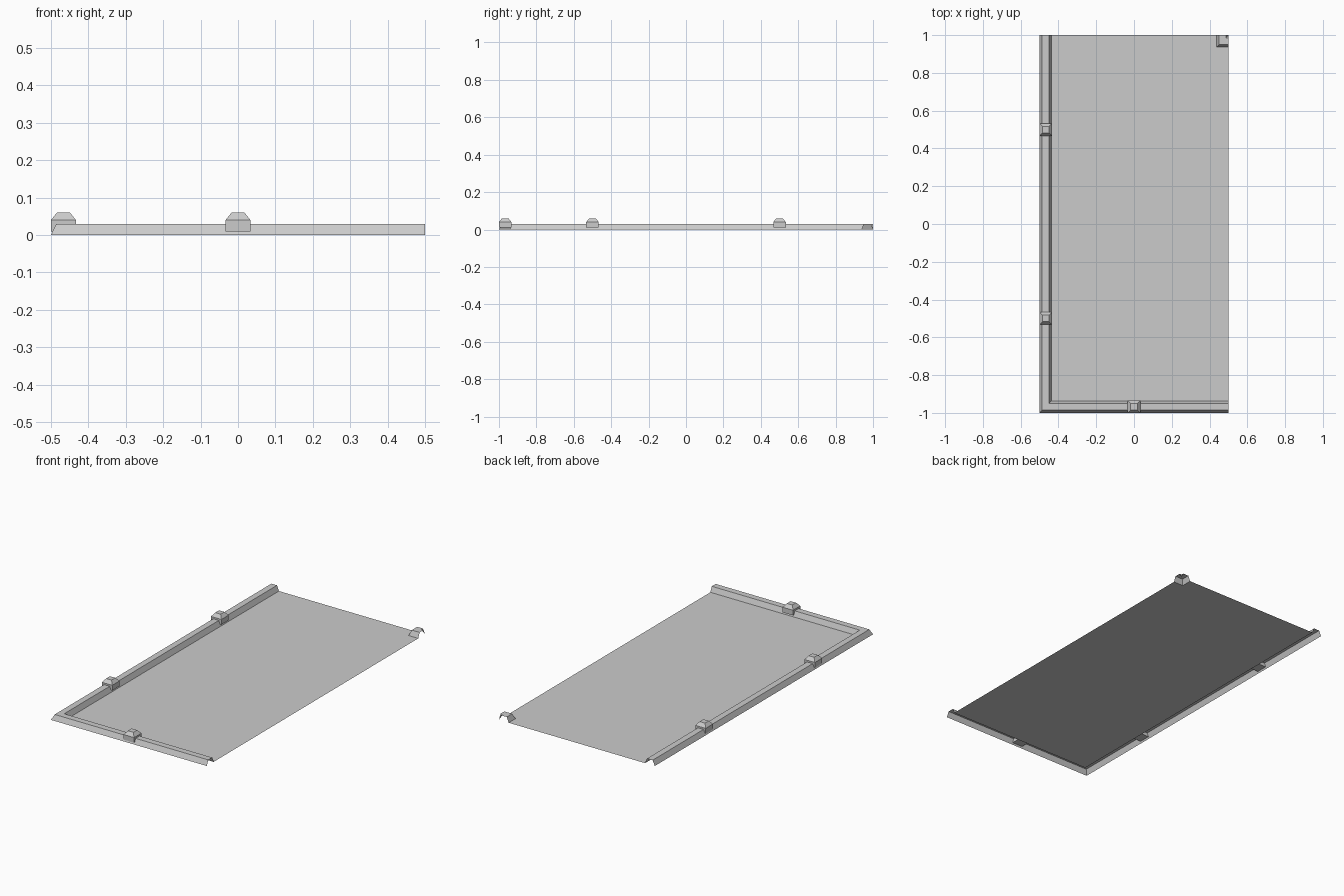
import bpy
import bmesh

cube = bpy.data.objects.get("Cube")
if cube:
    bpy.data.objects.remove(cube, do_unlink=True)

grey = bpy.data.materials.new("plain grey")
grey.use_nodes = True
grey.diffuse_color = (0.6, 0.6, 0.6, 1)
grey.node_tree.nodes["Principled BSDF"].inputs["Base Color"].default_value = (0.6, 0.6, 0.6, 1)

HALF_X, HALF_Y = 0.5, 1.0
# trim cross-section: distance in from the edge, height
PROFILE = [(0, 0), (0.014, 0.03), (0.05, 0.03), (0.0625, 0)]
FOOT = PROFILE[-1][0]
CLIP = 0.0667


def finish(name, bm):
    mesh = bpy.data.meshes.new(name)
    bm.to_mesh(mesh)
    bm.free()
    mesh.materials.append(grey)
    obj = bpy.data.objects.new(name, mesh)
    bpy.context.collection.objects.link(obj)
    return obj


def sweep(name, path):
    """Open mitred strip; path(o) gives three plan points at inset o."""
    bm = bmesh.new()
    rows = [[bm.verts.new((x, y, z)) for x, y in path(o)] for o, z in PROFILE]
    for a, b in zip(rows, rows[1:]):
        for i in range(2):
            quad = [a[i], a[i + 1], b[i + 1], b[i]]
            bm.faces.new(quad)
    bmesh.ops.remove_doubles(bm, verts=bm.verts, dist=0.0001)
    bmesh.ops.dissolve_degenerate(bm, edges=bm.edges, dist=0.0001)
    bm.normal_update()
    for f in bm.faces:
        if f.normal.z < 0:
            f.normal_flip()
    finish(name, bm)


def clip(name, x, y):
    """Small block with a tapered cap, straddling the trim."""
    bm = bmesh.new()
    rings = []
    for half, z in [(CLIP / 2, 0.01), (CLIP / 2, 0.04), (CLIP / 2 - 0.016, 0.06)]:
        rings.append([bm.verts.new((x + sx * half, y + sy * half, z))
                      for sx, sy in [(-1, -1), (1, -1), (1, 1), (-1, 1)]])
    for a, b in zip(rings, rings[1:]):
        for i in range(4):
            j = (i + 1) % 4
            bm.faces.new([a[i], a[j], b[j], b[i]])
    bm.faces.new(rings[0][::-1])
    bm.faces.new(rings[-1])
    finish(name, bm)


# floor sheet, running between the trim feet and notched at the back corner
bm = bmesh.new()
outline = [(-HALF_X + FOOT, -HALF_Y + FOOT), (HALF_X, -HALF_Y + FOOT),
           (HALF_X, HALF_Y - FOOT), (HALF_X - FOOT, HALF_Y - FOOT),
           (HALF_X - FOOT, HALF_Y), (-HALF_X + FOOT, HALF_Y)]
bm.faces.new([bm.verts.new((x, y, 0)) for x, y in outline])
finish("floor", bm)

# edge trim along the right and front sides, and the small corner trim
sweep("edge_trim", lambda o: [(-HALF_X + o, HALF_Y), (-HALF_X + o, -HALF_Y + o),
                              (HALF_X, -HALF_Y + o)])
sweep("corner_trim", lambda o: [(HALF_X - o, HALF_Y), (HALF_X - o, HALF_Y - o),
                                (HALF_X, HALF_Y - o)])

# clips over the trim
clip("front_clip", 0, -HALF_Y + CLIP / 2)
for name, y in [("side_clip_front", -0.5), ("side_clip_back", 0.5)]:
    clip(name, -HALF_X + CLIP / 2, y)
